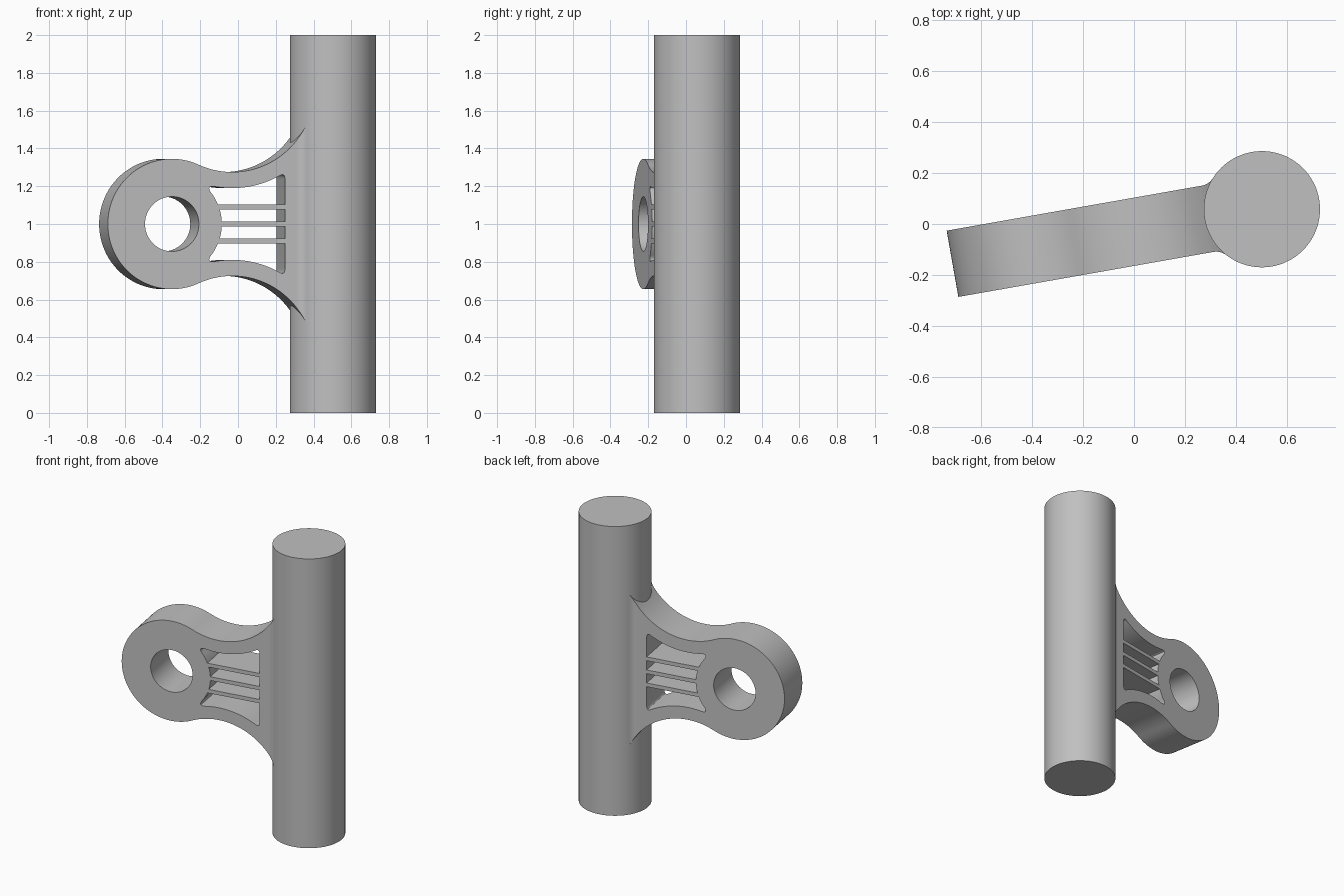
import bpy, bmesh
from math import sin, cos, sqrt, radians, atan2
from mathutils import Vector

cube = bpy.data.objects.get("Cube")
if cube:
    bpy.data.objects.remove(cube, do_unlink=True)

grey = bpy.data.materials.new("light grey")
grey.use_nodes = True
grey.diffuse_color = (0.53, 0.53, 0.53, 1)
grey.node_tree.nodes["Principled BSDF"].inputs["Base Color"].default_value = grey.diffuse_color

AXIS = Vector((0.502, 0.058, 1.0))   # middle of the shaft
SHAFT_R, HALF = 0.228, 0.132         # shaft radius, half thickness of bracket
RING_U, RING_R, HOLE_R = -0.888, 0.345, 0.145
NECK = (-0.564, 0.715)               # centre of the concave neck arc
NECK_R = 0.44


def arc(centre, r, start, end, n):
    return [(centre[0] + r * cos(radians(start + (end - start) * i / n)),
             centre[1] + r * sin(radians(start + (end - start) * i / n)))
            for i in range(n + 1)]


def corner(a, b, c, n=6):
    """Rounded corner from a to c around b."""
    a, b, c = Vector(a), Vector(b), Vector(c)
    return [tuple(a * (1 - t) ** 2 + b * 2 * t * (1 - t) + c * t * t)
            for t in (i / n for i in range(n + 1))]


def mirrored(upper):
    """Close an upper half outline with its reflection."""
    return upper + [(u, -w) for u, w in reversed(upper) if abs(w) > 1e-6]


def prism(name, outline, half, upright=False, angle=10):
    """Extrude an outline through the bracket, or upright along z."""
    bm = bmesh.new()
    def ring(t):
        return [bm.verts.new((u, w, t) if upright else (u, t, w)) for u, w in outline]
    a, b = ring(-half), ring(half)
    bm.faces.new(a)
    bm.faces.new(b[::-1])
    n = len(a)
    for i in range(n):
        bm.faces.new((a[i], b[i], b[(i + 1) % n], a[(i + 1) % n]))
    bmesh.ops.recalc_face_normals(bm, faces=bm.faces)
    mesh = bpy.data.meshes.new(name)
    bm.to_mesh(mesh)
    bm.free()
    mesh.materials.append(grey)
    obj = bpy.data.objects.new(name, mesh)
    obj.location = AXIS
    obj.rotation_euler.z = radians(angle)
    bpy.context.collection.objects.link(obj)
    return obj


def combine(obj, tool, operation):
    mod = obj.modifiers.new(operation.lower(), "BOOLEAN")
    mod.object, mod.operation, mod.solver = tool, operation, "EXACT"
    tool.hide_render = True
    bpy.context.view_layer.update()
    bpy.context.view_layer.objects.active = obj
    bpy.ops.object.modifier_apply(modifier=mod.name)
    bpy.data.objects.remove(tool, do_unlink=True)


# Shaft
shaft = prism("shaft", arc((0, 0), SHAFT_R, 0, 360, 96)[:-1], 1.0, upright=True)

# Bracket side outline: ring end, concave neck and flared root
tangent = atan2(NECK[1], NECK[0] - RING_U) * 57.29578
side = arc((RING_U, 0), RING_R, 180, tangent, 40)
side += arc(NECK, NECK_R, 180 + tangent, 340, 36)[1:]
side.append((-0.08, side[-1][1]))
bracket = prism("bracket", mirrored(side), 0.3)

# Plan outline: flat slab with small fillets where it meets the shaft
fillet = 0.065
fv = HALF + fillet
fu = -sqrt((SHAFT_R + fillet) ** 2 - fv ** 2)
touch = atan2(-fv, -fu) * 57.29578
plan = [(-1.4, HALF)] + arc((fu, fv), fillet, -90, touch, 10)
plan.append((-0.08, plan[-1][1]))
combine(bracket, prism("plan_cutter", mirrored(plan), 0.9, upright=True), "INTERSECT")

# Bore through the ring
combine(bracket, prism("bore_cutter", arc((RING_U, 0), HOLE_R, 0, 360, 64)[:-1], 0.4), "DIFFERENCE")

# Window that follows the neck and ring, crossed by three thin fins
def inner(u):
    return NECK[1] - sqrt(0.525 ** 2 - (u - NECK[0]) ** 2)

window = corner((-0.28, 0.235), (-0.28, inner(-0.28)), (-0.31, inner(-0.31)))
window += [(u, inner(u)) for u in (-0.31 - 0.35 * i / 20 for i in range(1, 20))]
ring_side = arc((RING_U, 0), 0.268, 40, 0, 14)
window += corner((-0.66, inner(-0.66)), (-0.70, 0.203), ring_side[0]) + ring_side[1:]
opening = prism("window_cutter", mirrored(window), 0.4)
for z in (-0.09, 0, 0.09):
    slab = [(-0.9, z - 0.013), (0, z - 0.013), (0, z + 0.013), (-0.9, z + 0.013)]
    combine(opening, prism("fin_cutter", slab, 0.5), "DIFFERENCE")
combine(bracket, opening, "DIFFERENCE")

# Smooth curved walls, keep edges sharp
bpy.ops.object.select_all(action="DESELECT")
for obj in (shaft, bracket):
    obj.select_set(True)
bpy.context.view_layer.objects.active = bracket
bpy.ops.object.shade_smooth_by_angle(angle=radians(25))
